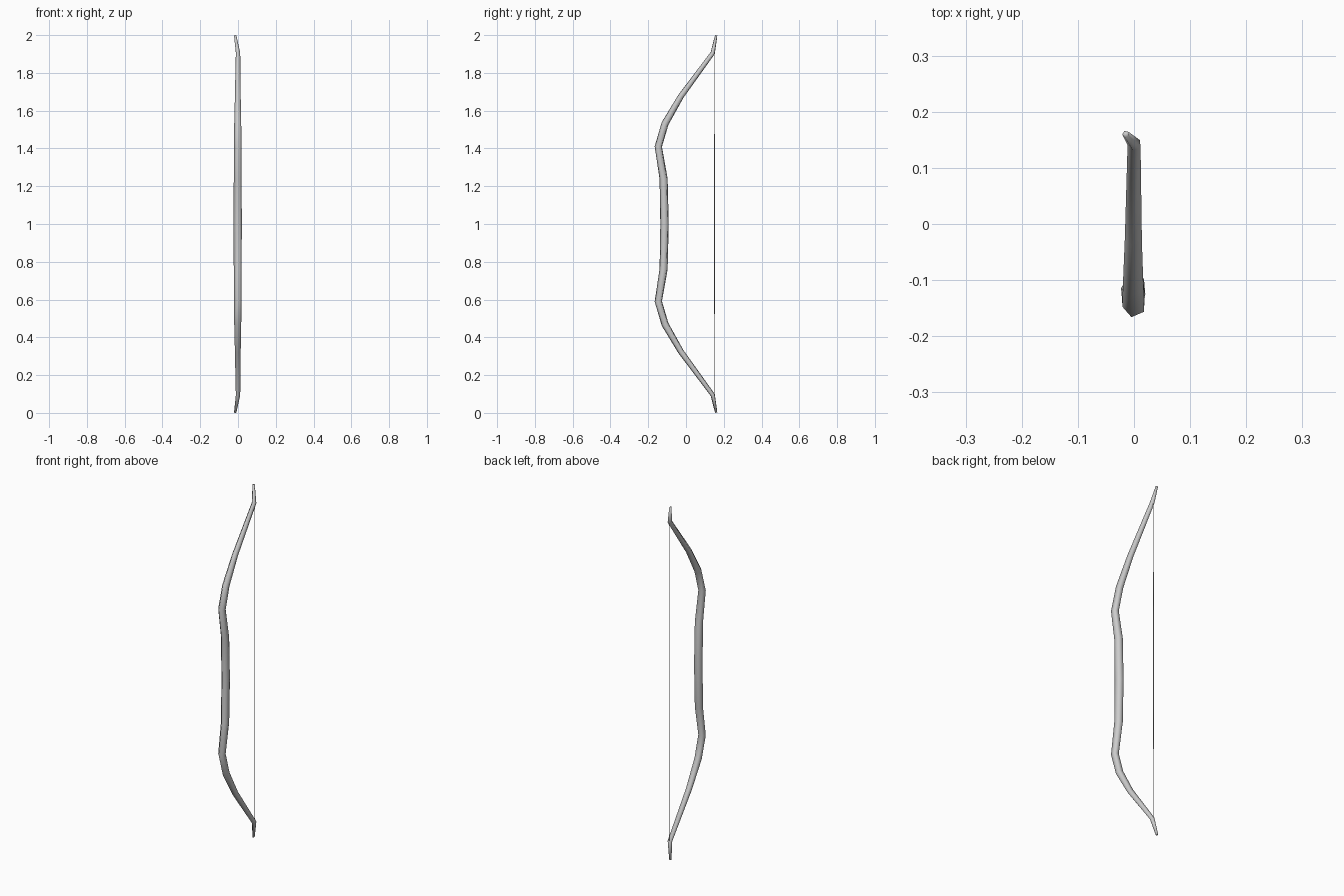
import bpy, bmesh, math
from mathutils import Vector

if "Cube" in bpy.data.objects:
    bpy.data.objects.remove(bpy.data.objects["Cube"])


def loft(name, stations, sides, phase):
    """Skin a tapered tube through (x, y, z, radius) stations with capped ends."""
    pts = [Vector(s[:3]) for s in stations]
    bm = bmesh.new()
    rings = []
    for i, p in enumerate(pts):
        # Ring plane bisects the bend in the YZ plane
        before = (p - pts[i - 1]).normalized() if i else Vector()
        after = (pts[i + 1] - p).normalized() if i < len(pts) - 1 else Vector()
        t = before + after
        t.x = 0
        t.normalize()
        u, v = Vector((1, 0, 0)), Vector((0, t.z, -t.y))
        r = stations[i][3]
        ring = []
        for k in range(sides):
            a = phase + math.tau * k / sides
            ring.append(bm.verts.new(p + r * (u * math.cos(a) + v * math.sin(a))))
        rings.append(ring)
    for a, b in zip(rings, rings[1:]):
        for k in range(sides):
            n = (k + 1) % sides
            bm.faces.new((a[k], a[n], b[n], b[k]))
    bm.faces.new(rings[0][::-1])
    bm.faces.new(rings[-1])
    bmesh.ops.recalc_face_normals(bm, faces=bm.faces)
    me = bpy.data.meshes.new(name)
    bm.to_mesh(me)
    bm.free()
    ob = bpy.data.objects.new(name, me)
    bpy.context.collection.objects.link(ob)
    me.shade_smooth()
    return ob


# Upper half of the bow, from grip to tip; the lower half mirrors about z = 1
upper = [
    (0, -0.113, 1.0, 0.0235),
    (0, -0.118, 1.24, 0.0225),
    (0, -0.146, 1.41, 0.0205),
    (0, -0.110, 1.532, 0.020),
    (0, -0.027, 1.675, 0.0165),
    (0.001, 0.142, 1.905, 0.0125),
    (-0.0145, 0.160, 1.9985, 0.0065),
]
lower = [(x, y, 2 - z, r) for x, y, z, r in upper[:0:-1]]
loft("bow_limbs", lower + upper, 5, math.radians(257))

# Bowstring, slightly thicker at the middle
loft("bowstring", [(0, 0.15, 0.1, 0.0015), (0, 0.15, 1.0, 0.003),
                   (0, 0.15, 1.9, 0.0015)], 4, 0)
